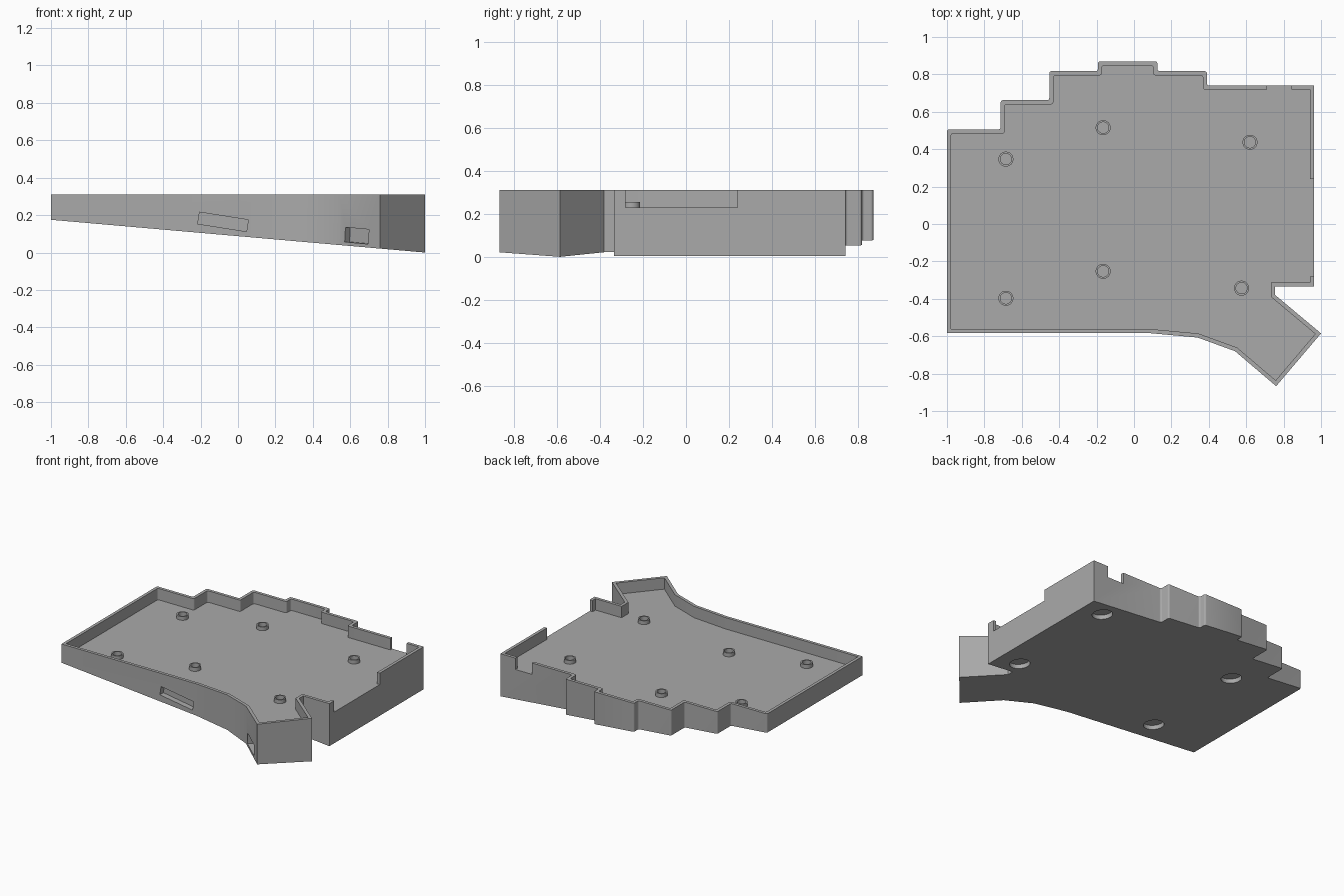
import bpy, bmesh, math
from mathutils import Vector, Matrix

if "Cube" in bpy.data.objects:
    bpy.data.objects.remove(bpy.data.objects["Cube"], do_unlink=True)

TOP, FLOOR, WALL = 0.31, 0.228, 0.022

grey = bpy.data.materials.new("case_grey")
grey.use_nodes = True
grey.diffuse_color = (0.4, 0.4, 0.4, 1)
grey.node_tree.nodes["Principled BSDF"].inputs["Base Color"].default_value = (0.4, 0.4, 0.4, 1)

# Case outline, counter-clockwise from the front left corner
outline = [Vector(p) for p in (
    (-1, -.583), (.08, -.583), (.34, -.607), (.54, -.68), (.76, -.867), (1, -.585),
    (.755, -.38), (.755, -.335), (.963, -.335), (.963, .74), (.39, .74), (.39, .817),
    (.125, .817), (.125, .87), (-.193, .87), (-.193, .817), (-.453, .817), (-.453, .662),
    (-.713, .662), (-.713, .506), (-1, .506))]


def underside(x):
    return 0.0875 * (1 - x)


def inset(points, d):
    """Move every edge of the outline inward by d."""
    result = []
    for i, p in enumerate(points):
        a = (p - points[i - 1]).normalized()
        b = (points[(i + 1) % len(points)] - p).normalized()
        na, nb = Vector((-a.y, a.x)), Vector((-b.y, b.x))
        result.append(p + (na + nb) * d / (1 + na.dot(nb)))
    return result


def rounded(points, r, steps=4):
    """Round the square corners of the stepped rear edge."""
    result = []
    for i, p in enumerate(points):
        a, b = points[i - 1] - p, points[(i + 1) % len(points)] - p
        if p.y < 0.45 or p.x > 0.9 or abs(a.normalized().dot(b.normalized())) > 0.1:
            result.append(p)
            continue
        s, e = p + a.normalized() * r, p + b.normalized() * r
        centre = s + e - p
        for k in range(steps + 1):
            t = k / steps * math.pi / 2
            result.append(centre + (s - centre) * math.cos(t) + (e - centre) * math.sin(t))
    return result


def make_object(name, bm):
    bmesh.ops.recalc_face_normals(bm, faces=bm.faces)
    mesh = bpy.data.meshes.new(name)
    bm.to_mesh(mesh)
    bm.free()
    mesh.materials.append(grey)
    obj = bpy.data.objects.new(name, mesh)
    bpy.context.collection.objects.link(obj)
    return obj


def prism(name, points, bottom, top):
    bm = bmesh.new()
    low = [bm.verts.new((p.x, p.y, bottom(p.x))) for p in points]
    high = [bm.verts.new((p.x, p.y, top)) for p in points]
    bm.faces.new(low)
    bm.faces.new(high)
    for i in range(len(points)):
        bm.faces.new((low[i - 1], low[i], high[i], high[i - 1]))
    return make_object(name, bm)


def box(name, centre, size, rotation=Matrix()):
    bm = bmesh.new()
    matrix = Matrix.Translation(centre) @ rotation @ Matrix.Diagonal((*size, 1))
    bmesh.ops.create_cube(bm, size=1, matrix=matrix)
    return make_object(name, bm)


def cylinder(name, centre, radius, height, rotation=Matrix()):
    bm = bmesh.new()
    bmesh.ops.create_cone(bm, cap_ends=True, segments=40, radius1=radius, radius2=radius,
                          depth=height, matrix=Matrix.Translation(centre) @ rotation)
    return make_object(name, bm)


case = prism("keyboard_case", rounded(outline, 0.012), underside, TOP)
tools = []


def combine(tool, operation="DIFFERENCE"):
    tool.hide_render = True
    mod = case.modifiers.new(tool.name, "BOOLEAN")
    mod.operation, mod.solver, mod.object = operation, "EXACT", tool
    tools.append(tool)


# Open tray inside the rim
combine(prism("tray_cutter", rounded(inset(outline, WALL), 0.012), lambda x: FLOOR, 0.5))

# Gaps in the right-hand and rear rim
combine(box("side_gap", (.97, -.02, FLOOR + .1), (.1, .52, .2)))
combine(box("rear_gap", (.777, .74, FLOOR + .1), (.13, .1, .2)))

# Screw bosses with blind holes
posts = [(-.685, .347), (-.165, .515), (.62, .437), (-.685, -.397), (-.165, -.253), (.575, -.343)]
for x, y in posts:
    combine(cylinder("screw_boss", (x, y, .2275), .04, .055), "UNION")
    combine(cylinder("screw_hole", (x, y, .245), .03, .1))

# Round foot recesses, square to the sloping underside
slope = Matrix.Rotation(math.atan(0.0875), 4, "Y")
for x, y in ((.79, .62), (.79, -.22), (-.52, .37), (-.52, -.42)):
    combine(cylinder("foot_recess", (x, y, underside(x)), .068, .06, slope))

# Pockets in the front wall and in the angled thumb wall
combine(box("front_pocket", (-.08, -.583, .164), (.264, .08, .063),
            Matrix.Rotation(math.radians(9), 4, "Y")))
thumb_turn = Matrix.Rotation(math.atan2(-.187, .22), 4, "Z")
combine(box("thumb_pocket", (.635, -.761, .09), (.165, .08, .078),
            thumb_turn @ Matrix.Rotation(math.radians(4), 4, "Y")))

# Bake the cuts and remove the helper shapes
graph = bpy.context.evaluated_depsgraph_get()
baked = bpy.data.meshes.new_from_object(case.evaluated_get(graph))
case.modifiers.clear()
case.data = baked
baked.materials.clear()
baked.materials.append(grey)
for tool in tools:
    bpy.data.objects.remove(tool, do_unlink=True)

# Smooth the curved walls, keep real edges sharp
bpy.ops.object.select_all(action="DESELECT")
case.select_set(True)
bpy.context.view_layer.objects.active = case
bpy.ops.object.shade_smooth_by_angle(angle=math.radians(30))
